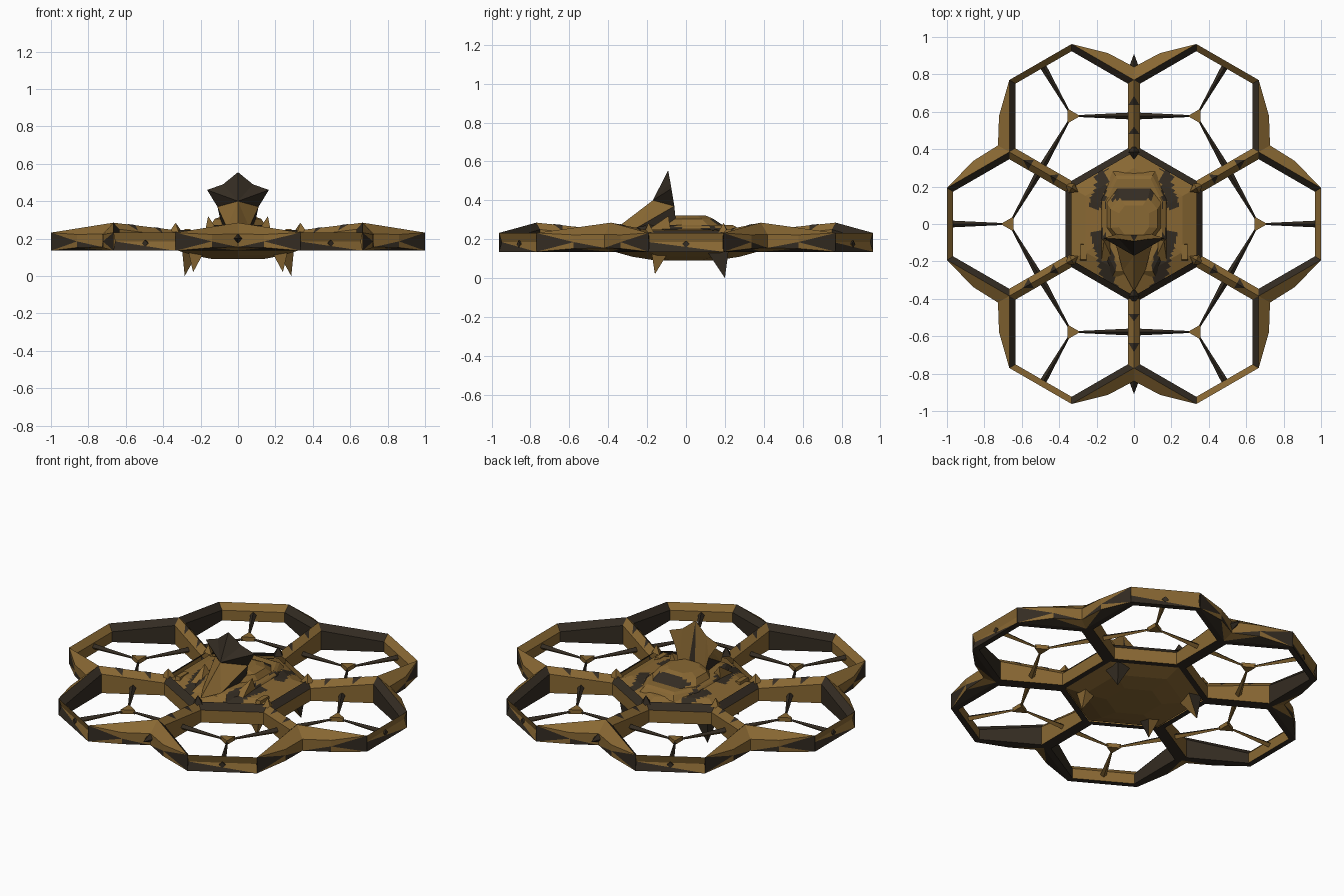
import bpy, bmesh, math
from mathutils import Vector as V

if "Cube" in bpy.data.objects:
    bpy.data.objects.remove(bpy.data.objects["Cube"])

def mat(name, c):
    m = bpy.data.materials.new(name)
    m.diffuse_color = (*c, 1)
    m.use_nodes = True
    m.node_tree.nodes["Principled BSDF"].inputs["Base Color"].default_value = m.diffuse_color
    return m
MATS = [mat("ochre_brown", (0.25, 0.138, 0.033)), mat("charcoal_brown", (0.034, 0.025, 0.016))]
TAN, DARK = 0, 1

def build(name, polys, rule=None, cuts=0):
    """polys: list of (points, material index); rule recolours by face centre."""
    bm = bmesh.new()
    for pts, mi in polys:
        f = bm.faces.new([bm.verts.new(p) for p in pts])
        f.material_index = mi
    bmesh.ops.remove_doubles(bm, verts=bm.verts, dist=0.0005)
    if cuts:
        bmesh.ops.subdivide_edges(bm, edges=bm.edges[:], cuts=cuts, use_grid_fill=True)
    bmesh.ops.recalc_face_normals(bm, faces=bm.faces)
    if rule:
        for f in bm.faces:
            f.material_index = rule(f.calc_center_median(), f)
    me = bpy.data.meshes.new(name)
    bm.to_mesh(me)
    bm.free()
    for m in MATS:
        me.materials.append(m)
    ob = bpy.data.objects.new(name, me)
    bpy.context.collection.objects.link(ob)
    return ob

def loft(rings, mi=TAN):
    """Closed skin through equal-length rings, capped at both ends."""
    out = [(rings[0], mi), (rings[-1], mi)]
    n = len(rings[0])
    for a, b in zip(rings, rings[1:]):
        out += [((a[i], a[(i + 1) % n], b[(i + 1) % n], b[i]), mi) for i in range(n)]
    return out

def spike(base, tip, mi):
    n = len(base)
    return [(base, mi)] + [((base[i], base[(i + 1) % n], tip), mi) for i in range(n)]

def pol(r, deg, z=0.0):
    return V((r * math.cos(math.radians(deg)), r * math.sin(math.radians(deg)), z))

def at(p, z):
    return V((p.x, p.y, z))

D = 1 / 3                      # cell inradius
R = D / math.cos(math.pi / 6)  # cell circumradius
def top_z(v):
    r = v.xy.length
    return 0.245 if r < 0.5 else 0.285 if r < 0.9 else 0.232

# six rotor cells: ring frame, hub and three spokes each
for k in range(6):
    c = pol(2 * D, 60 * k)
    walls = []
    for j in range(6):
        rel = (j * 60 - 60 * k) % 360
        notch, inner = rel in (60, 300), rel == 180
        sec = []
        for a in (j * 60 - 30, j * 60 + 30):
            v, s = c + pol(R, a), c + pol(R * 0.9, a)
            t = top_z(v)
            sec.append([at(s, 0.135), at(s, t - 0.035), at(v, t), at(v, 0.135)])
        a, b = sec
        walls += [((a[0], b[0], b[1], a[1]), DARK if notch else TAN),
                  ((a[1], b[1], b[2], a[2]), DARK if notch or inner else TAN),
                  ((a[3], b[3], b[0], a[0]), DARK)]
        if rel == 0:           # grooved outer face
            g = [at(p[2] * 0.985, 0.185) for p in sec]
            walls += [((a[2], b[2], g[1], g[0]), TAN), ((g[0], g[1], b[3]), TAN), ((g[0], b[3], a[3]), DARK)]
    build("cell_frame_%d" % k, walls)

    spokes = []
    for off in (0, 120, 240):
        d = pol(1, 60 * k + off)
        s = V((-d.y, d.x, 0))
        def diamond(r, w, h):
            p = c + d * r + V((0, 0, 0.175))
            return [p + s * w, p + V((0, 0, h)), p - s * w, p - V((0, 0, h))]
        spokes += loft([diamond(0.03, 0.005, 0.006), diamond(D - 0.005, 0.019, 0.018)], DARK)
    build("spokes_%d" % k, spokes, lambda c, f: TAN if f.normal.z < 0 else DARK)
    tri = [[c + pol(0.046, 60 * k + o, z) for o in (0, 120, 240)] for z in (0.165, 0.19)]
    build("hub_%d" % k, loft(tri))

# outer fairings filling the six notches between cells
for k in range(6):
    a = 30 + 60 * k
    n, nose = pol(2 * R, a), pol(2 * R + 0.07, a)
    fair = []
    for side in (-1, 1):
        c = pol(2 * D, a + 30 * side)
        f = c + pol(R, a)
        m = (n + f) / 2 + (((n + f) / 2) - c).normalized() * 0.055
        fair += [((at(n, 0.285), at(nose, 0.225), at(m, 0.222), at(f, 0.232)), TAN),
                 ((at(nose, 0.225), at(nose, 0.185), at(m, 0.222)), TAN),
                 ((at(nose, 0.185), at(m, 0.185), at(m, 0.222)), TAN),
                 ((at(nose, 0.185), at(nose, 0.155), at(m, 0.185)), TAN),
                 ((at(nose, 0.155), at(m, 0.152), at(m, 0.185)), DARK),
                 ((at(m, 0.222), at(m, 0.185), at(f, 0.232)), TAN),
                 ((at(m, 0.185), at(f, 0.185), at(f, 0.232)), DARK),
                 ((at(m, 0.185), at(m, 0.152), at(f, 0.135)), TAN),
                 ((at(m, 0.185), at(f, 0.135), at(f, 0.185)), DARK),
                 ((at(n, 0.135), at(nose, 0.155), at(m, 0.152)), TAN),
                 ((at(n, 0.135), at(m, 0.152), at(f, 0.135)), DARK)]
    build("notch_fairing_%d" % k, fair)
    # dark patches draped on the radial beams
    d, s = pol(1, a), pol(1, a + 90)
    patch = []
    for r, l, w in ((0.50, 0.02, 0.03), (0.66, 0.025, 0.03)):
        z = lambda q: 0.245 + (q - R) / R * 0.04 + 0.002
        for e in (w, -w):
            patch.append(([d * (r - l) + s * e + V((0, 0, z(r - l) - abs(e))), d * (r - l) + V((0, 0, z(r - l))),
                           d * (r + l) + V((0, 0, z(r + l)))], DARK))
    build("beam_patch_%d" % k, patch)
    # small peak on each inner corner
    base = [d * (R + x) + s * y + V((0, 0, 0.235)) for x, y in ((-.04, 0), (0, .03), (.04, 0), (0, -.03))]
    build("corner_peak_%d" % k, spike(base, d * R + V((0, 0, 0.285)), DARK if k in (1, 4) else TAN))

# prongs at the front and back notches
for sy, name in ((-1, "front_prong"), (1, "back_prong")):
    base = [V((x, sy * 0.83, z)) for x, z in ((-.03, .2), (0, .23), (.03, .2), (0, .17))]
    build(name, spike(base, V((0, sy * 0.91, 0.2)), DARK))

# central hull with camouflage bands
def camo(c, f):
    x, y = abs(c.x), c.y
    if f.normal.z < -0.1 or c.z < 0.2:
        return TAN
    if y > 0.08:
        return DARK if abs(x - 0.19 - 0.02 * math.sin(20 * y)) < 0.032 and y < 0.29 else TAN
    if y < -0.04:
        return DARK if abs(x - 0.2 - 0.25 * (y + 0.04)) < 0.035 else TAN
    return TAN
rings = [[pol(R * s, 30 + 60 * i, z) for i in range(6)]
         for s, z in ((0.4, 0.09), (0.72, 0.11), (1.0, 0.14), (1.0, 0.215), (0.78, 0.245), (0.45, 0.255))]
build("hull", loft(rings), camo, cuts=11)

# raised deck and canopy dome
def oval(w, y0, y1, z):
    m = (y1 - y0) * 0.27
    return [V((x, y, z)) for x, y in ((w, y0 + m), (w, y1 - m), (w * .6, y1), (-w * .6, y1),
                                      (-w, y1 - m), (-w, y0 + m), (-w * .6, y0), (w * .6, y0))]
def deck_rule(c, f):
    x = abs(c.x)
    return DARK if (c.y < -0.04 and x > 0.1) or (c.y > 0.1 and x > 0.15) else TAN
build("deck", loft([oval(.19, -.28, .28, .235), oval(.165, -.25, .26, .262), oval(.15, -.2, .24, .272)]),
      deck_rule, cuts=4)
build("canopy", loft([oval(.15, -.1, .2, .265), oval(.125, -.08, .14, .305), oval(.08, -.06, .1, .322)]),
      lambda c, f: DARK if c.y > 0.125 and abs(c.x) < 0.11 else TAN, cuts=2)

# swept crest behind the nose ramp
fin, wing = [], {}
K0, K1, T = V((0, -.36, .255)), V((0, -.17, .40)), V((0, -.092, .555))
for s in (1, -1):
    P = [V((s * x, y, z)) for x, y, z in ((.085, -.05, .26), (.11, -.06, .37), (.165, -.075, .46), (.08, -.08, .49))]
    wing[s] = P
    B = V((s * .06, -.25, .26))
    C = V((s * .025, -.05, .26))
    fin += [((K0, B, K1), TAN), ((B, P[0], P[1]), DARK), ((B, P[1], K1), TAN),
            ((K1, P[1], P[2]), DARK), ((K1, P[2], P[3]), DARK), ((K1, P[3], T), DARK),
            ((P[0], P[1], P[3]), TAN), ((P[1], P[2], P[3]), TAN), ((C, P[0], P[3], T), TAN)]
    wing[s, "c"] = C
fin.append(((wing[1, "c"], T, wing[-1, "c"]), DARK))
build("crest", fin)

# mirrored legs, shoulder spikes and side blocks
for s, n in ((1, "right"), (-1, "left")):
    def quad(x0, x1, y0, y1, z):
        return [V((s * x, y, z)) for x, y in ((x0, y0), (x1, y0), (x1, y1), (x0, y1))]
    build("front_leg_" + n, spike(quad(.17, .27, -.18, -.08, .15), V((s * .24, -.16, .02)), TAN),
          lambda c, f: DARK if f.normal.x * s < -0.3 else TAN)
    build("back_leg_" + n, spike(quad(.2, .3, .1, .22, .15), V((s * .285, .2, 0)), TAN),
          lambda c, f: DARK if f.normal.x * s > 0.3 or f.normal.y > 0.3 else TAN)
    build("shoulder_spike_" + n, spike(quad(.11, .175, -.2, -.08, .245), V((s * .16, -.09, .32)), TAN))
    build("side_block_" + n, loft([quad(.25, .29, -.2, -.1, .2), quad(.255, .285, -.19, -.11, .25)]))
